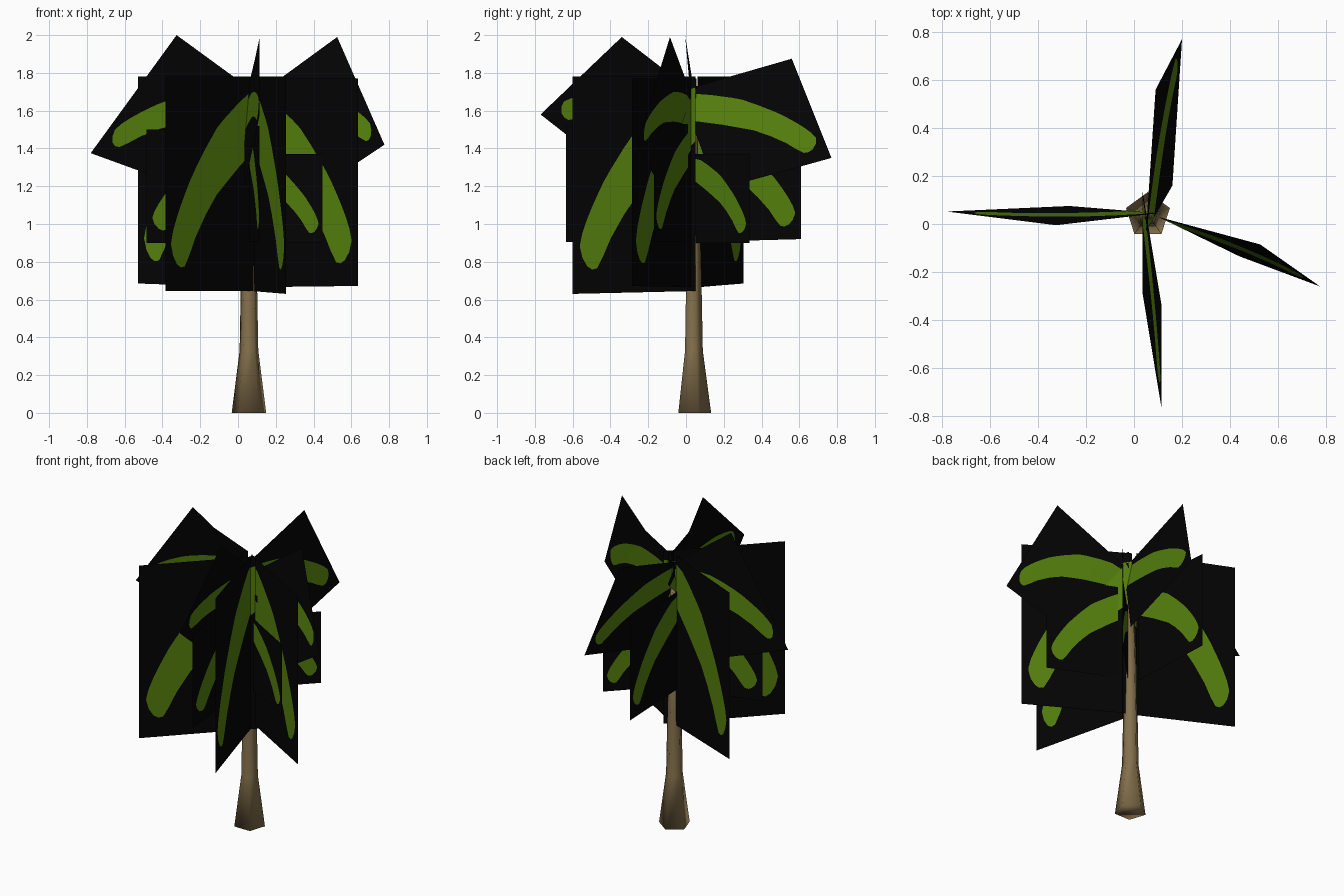
import bpy, bmesh, math
from mathutils import Vector

if "Cube" in bpy.data.objects:
    bpy.data.objects.remove(bpy.data.objects["Cube"])


def material(name, rgb):
    m = bpy.data.materials.new(name)
    m.diffuse_color = (*rgb, 1)
    m.use_nodes = True
    m.node_tree.nodes["Principled BSDF"].inputs["Base Color"].default_value = m.diffuse_color
    return m


BLACK = material("card black", (0.001, 0.001, 0.001))
GREEN = material("leaf green", (0.09, 0.215, 0.004))
BROWN = material("trunk brown", (0.23, 0.162, 0.072))

CX, CY = 0.058, 0.037  # trunk axis


def finish(bm, name, mats, smooth=False):
    mesh = bpy.data.meshes.new(name)
    bm.to_mesh(mesh)
    bm.free()
    for m in mats:
        mesh.materials.append(m)
    for p in mesh.polygons:
        p.use_smooth = smooth
    ob = bpy.data.objects.new(name, mesh)
    bpy.context.collection.objects.link(ob)
    return ob


# five-sided trunk, flared at the foot
bm = bmesh.new()
rings = []
for z, r in [(0, 0.096), (0.33, 0.052), (0.75, 0.044), (1.65, 0.02)]:
    rings.append([bm.verts.new((CX + r * math.cos(math.radians(90 + 72 * i)),
                                CY + r * math.sin(math.radians(90 + 72 * i)), z))
                  for i in range(5)])
for a, b in zip(rings, rings[1:]):
    for i in range(5):
        j = (i + 1) % 5
        bm.faces.new((a[i], a[j], b[j], b[i]))
bm.faces.new(rings[0][::-1])
bm.faces.new(rings[-1])
finish(bm, "trunk", [BROWN], smooth=True)

# drooping leaf outline on the unit card: (u outward, lower v, upper v)
OUTLINE = [(0, .70, .95), (.12, .64, .93), (.24, .58, .88), (.40, .49, .80),
           (.47, .45, .76), (.58, .36, .67), (.69, .25, .57), (.75, .17, .51),
           (.80, .115, .45), (.84, .11, .40), (.88, .125, .345), (.92, .165, .28),
           (.94, .215, .225), (1, .215, .225)]


def leaf_card(name, inner_top, outer_top, outer_bottom, inner_bottom):
    """Four-cornered black card with the green leaf cut into its faces."""
    a, b, c, d = (Vector(p) for p in (inner_top, outer_top, outer_bottom, inner_bottom))
    bm = bmesh.new()
    cols = []
    for u, lo, hi in OUTLINE:
        bottom, top = d.lerp(c, u), a.lerp(b, u)
        cols.append([bm.verts.new(bottom.lerp(top, v)) for v in (0, lo, hi, 1)])
    for i, (p, q) in enumerate(zip(cols, cols[1:])):
        for k in range(3):
            f = bm.faces.new((p[k], q[k], q[k + 1], p[k + 1]))
            f.material_index = int(k == 1 and i < len(cols) - 2)
    finish(bm, name, [BLACK, GREEN])


def upright_card(name, inner, outer, z_inner, z_outer, z_top):
    leaf_card(name, (*inner, z_top), (*outer, z_top), (*outer, z_outer), (*inner, z_inner))


# crown leaves, raised and slightly tilted
leaf_card("crown_leaf_back", (0.05, -0.03, 1.705), (0.09, 0.56, 1.875),
          (0.20, 0.77, 1.35), (0.16, 0.16, 1.18))
leaf_card("crown_leaf_front", (0.035, 0.14, 1.62), (0.115, -0.34, 1.99),
          (0.115, -0.77, 1.58), (0.035, -0.285, 1.2))
leaf_card("crown_leaf_left", (0.10, 0.045, 1.69), (-0.325, -0.005, 2.0),
          (-0.78, 0.052, 1.375), (-0.27, 0.075, 1.19))
leaf_card("crown_leaf_right", (0.10, 0.03, 1.68), (0.525, -0.085, 1.99),
          (0.775, -0.26, 1.42), (0.44, -0.135, 1.195))

# long hanging leaves
upright_card("long_leaf_front", (0.075, 0.045), (0.255, -0.60), 0.645, 0.63, 1.78)
upright_card("long_leaf_right", (0.06, 0.055), (0.635, -0.285), 0.665, 0.672, 1.77)
upright_card("long_leaf_back", (0.03, 0.06), (-0.53, 0.305), 0.665, 0.685, 1.78)
upright_card("long_leaf_left", (0.13, 0.05), (-0.385, -0.48), 0.645, 0.645, 1.78)

# middle leaves, one per side
upright_card("middle_leaf_front", (0.055, 0.04), (0.115, -0.635), 0.905, 0.905, 1.52)
upright_card("middle_leaf_back", (0.02, 0.06), (-0.02, 0.61), 0.905, 0.92, 1.55)
upright_card("middle_leaf_left", (0.055, 0.04), (-0.485, -0.10), 0.9, 0.9, 1.5)
upright_card("middle_leaf_right", (0.07, 0.04), (0.54, -0.17), 0.905, 0.905, 1.53)

# small leaves
upright_card("small_leaf_right", (0.09, 0.025), (0.447, -0.182), 0.9, 0.9, 1.37)
upright_card("small_leaf_back", (0.085, 0.045), (0.37, 0.335), 0.9, 0.9, 1.37)
